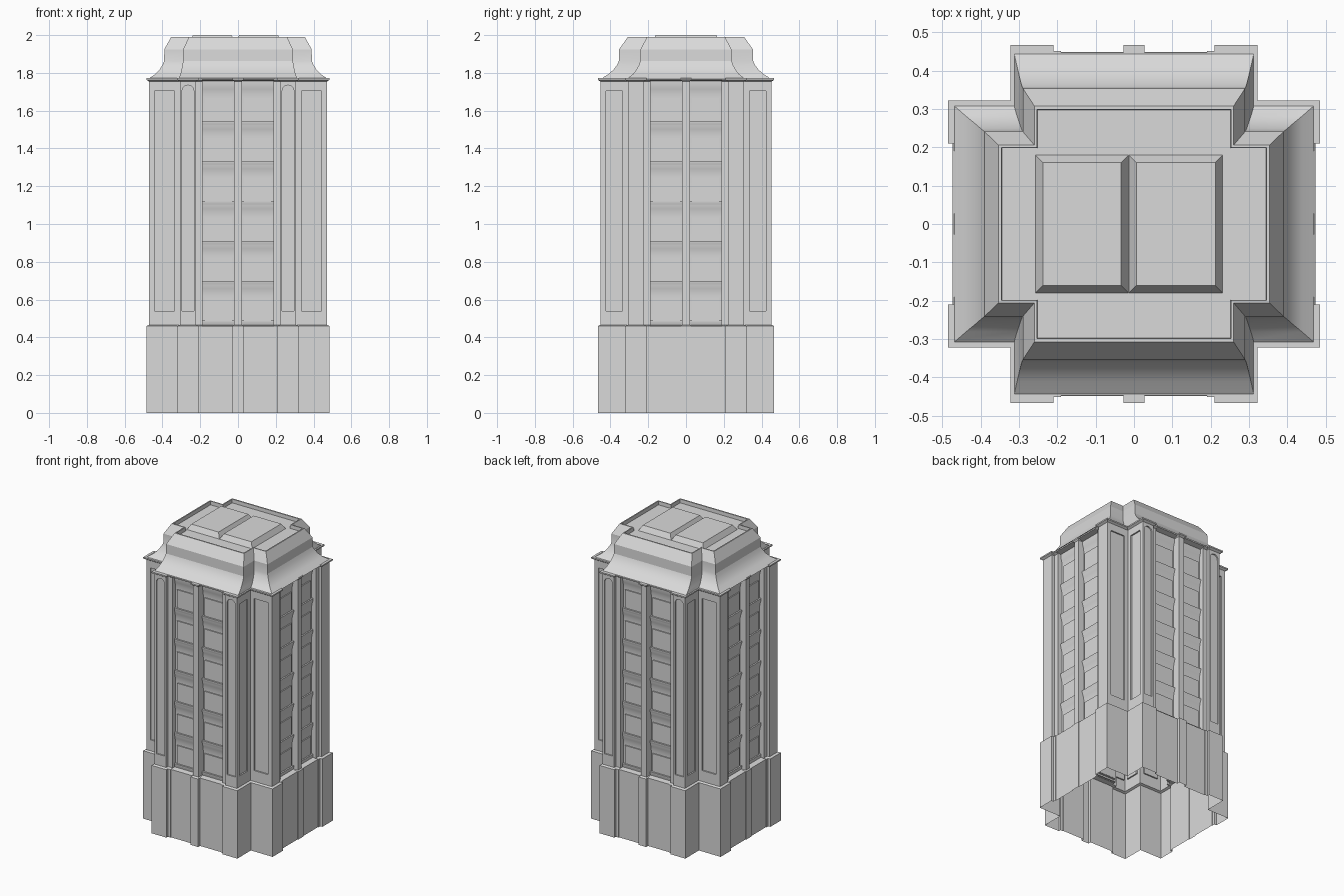
import bpy, bmesh, math
from mathutils import Vector, Matrix

cube = bpy.data.objects.get("Cube")
if cube:
    bpy.data.objects.remove(cube, do_unlink=True)

stone = bpy.data.materials.new("pale_grey_stone")
stone.use_nodes = True
GREY = (0.7, 0.7, 0.7, 1)
stone.diffuse_color = GREY
stone.node_tree.nodes["Principled BSDF"].inputs["Base Color"].default_value = GREY


def finish(name, bm, smooth=0):
    mesh = bpy.data.meshes.new(name)
    bm.to_mesh(mesh)
    bm.free()
    mesh.materials.append(stone)
    ob = bpy.data.objects.new(name, mesh)
    bpy.context.collection.objects.link(ob)
    if smooth:
        bpy.ops.object.select_all(action='DESELECT')
        ob.select_set(True)
        bpy.context.view_layer.objects.active = ob
        bpy.ops.object.shade_smooth_by_angle(angle=math.radians(smooth))


def mirror_quarter(q):
    """Complete a counter-clockwise outline from its +x +y quarter."""
    half = q + [(-x, y) for x, y in reversed(q)]
    return half + [(-x, -y) for x, y in half]


def body_outline(px, py, mx, m, j, b, c, d1, d2):
    """Cross plan with mullion m (reaching mx on the sides), stepped jamb j-b, pilaster b-c."""
    def side(p, mp):
        return [(mp, m), (p - d1, m), (p - d1, j), (p - d2, j), (p - d2, b), (p, b), (p, c)]
    return mirror_quarter(side(px, mx) + [(c, c)] + [(x, y) for y, x in reversed(side(py, py))])


def roof_outline(ax, cy, cx, ay):
    return mirror_quarter([(ax, cy), (cx, cy), (cx, ay)])


def loft(bm, rings, cap_top=False):
    """Skin a stack of (outline, height) rings."""
    loops = [[bm.verts.new((x, y, z)) for x, y in o] for o, z in rings]
    n = len(loops[0])
    for lo, hi in zip(loops, loops[1:]):
        for i in range(n):
            k = (i + 1) % n
            bm.faces.new((lo[i], lo[k], hi[k], hi[i]))
    if cap_top:
        bm.faces.new(loops[-1])


def recess(bm, face, margin, z0, z1, arched, depth=0.009):
    """Sink a rectangular or round-headed panel into a wall face."""
    o = list(face.verts)
    inward = face.normal * -depth
    a, b = o[0].co, o[1].co
    along = (b - a).normalized()
    mid, r = (a + b) / 2, (b - a).length / 2 - margin

    def at(u, z):
        p = mid + along * u
        return Vector((p.x, p.y, z))
    pts = [at(-r, z0), at(r, z0)]
    if arched:
        steps = 10
        pts += [at(r * math.cos(math.pi * k / steps), z1 - r + r * math.sin(math.pi * k / steps))
                for k in range(steps + 1)]
    else:
        pts += [at(r, z1), at(-r, z1)]
    bm.faces.remove(face)
    rim = [bm.verts.new(p) for p in pts]
    back = [bm.verts.new(p + inward) for p in pts]
    arc = rim[2:]
    bm.faces.new((o[0], o[1], rim[1], rim[0]))
    bm.faces.new((o[1], o[2], arc[0], rim[1]))
    bm.faces.new((o[3], o[0], rim[0], arc[-1]))
    bm.faces.new([o[2], o[3]] + arc[::-1])
    for i in range(len(rim)):
        k = (i + 1) % len(rim)
        bm.faces.new((rim[i], rim[k], back[k], back[i]))
    bm.faces.new(back)


# Plinth and shaft: one open shell, bays left open, with sunk pilaster panels
PX, PY, MULLION, JAMB = 0.470, 0.452, 0.02, 0.188
SILL, PANE = 0.038, 0.052
base = body_outline(0.485, 0.467, 0.470, 0.028, 0.190, 0.210, 0.322, 0.02, 0.016)
shaft = body_outline(PX, PY, 0.462, MULLION, JAMB, 0.222, 0.308, PANE, 0.018)
bm = bmesh.new()
loft(bm, [(base, 0), (base, 0.46), (shaft, 0.466), (shaft, 1.765)])
bm.normal_update()
for f in list(bm.faces):
    c = f.calc_center_median()
    if c.z < 0.6:
        continue
    across = min(abs(c.x), abs(c.y))
    if across > 0.3:
        recess(bm, f, 0.028, 0.54, 1.705, False)
    elif abs(c.y) > 0.44 and 0.222 < abs(c.x) < 0.3:
        recess(bm, f, 0.012, 0.54, 1.735, True)
    elif MULLION + 0.01 < across < JAMB - 0.01:
        bm.faces.remove(f)
finish("tower_walls", bm)

# Window columns: sill, pane and flared spandrel repeated up each bay
FLOORS, FIRST, PITCH = 6, 0.488, 0.211
bm = bmesh.new()
panes = bmesh.new()
for quarter in range(4):
    reach = PX if quarter % 2 else PY
    turn = Matrix.Rotation(quarter * math.pi / 2, 4, 'Z')
    profile = [(SILL + 0.003, 0.463)]
    for floor in range(FLOORS):
        z = FIRST + floor * PITCH
        profile += [(SILL + 0.003, z - 0.018), (SILL, z - 0.012), (SILL, z), (PANE, z), (PANE, z + 0.13)]
        profile += [(PANE - 0.011 * t * t, z + 0.13 + 0.06 * t) for t in (0.33, 0.67, 1)]
    profile.append((SILL + 0.003, 1.765))
    for s in (-1, 1):
        u0, u1 = sorted((s * MULLION, s * JAMB))
        rows = [[bm.verts.new(turn @ Vector((u, d - reach, z))) for u in (u0, u1)] for d, z in profile]
        for lo, hi in zip(rows, rows[1:]):
            bm.faces.new((lo[0], lo[1], hi[1], hi[0]))
        for floor in range(FLOORS):
            z = FIRST + floor * PITCH
            place = turn @ Matrix.Translation((s * 0.103, PANE - 0.003 - reach, z + 0.063))
            bmesh.ops.create_cube(panes, size=1, matrix=place @ Matrix.Diagonal((0.142, 0.008, 0.122, 1)))
finish("window_columns", bm, 35)
finish("window_panes", panes)

# Thin cornice slab over the pilasters
bm = bmesh.new()
loft(bm, [(shaft, 1.754), (base, 1.763), (base, 1.772)], True)
finish("cornice", bm)

# Cove roof, upright band, sloped crown and shallow parapet well
bm = bmesh.new()
rings = [((0.474, 0.312, 0.313, 0.449), 1.768), ((0.462, 0.302, 0.311, 0.437), 1.777),
         ((0.438, 0.281, 0.305, 0.411), 1.793), ((0.416, 0.263, 0.299, 0.385), 1.816),
         ((0.400, 0.249, 0.294, 0.365), 1.842), ((0.391, 0.242, 0.291, 0.356), 1.862),
         ((0.390, 0.241, 0.290, 0.354), 1.925),
         ((0.354, 0.206, 0.260, 0.308), 1.990), ((0.346, 0.199, 0.253, 0.299), 1.990),
         ((0.345, 0.198, 0.252, 0.298), 1.965)]
loft(bm, [(roof_outline(*r), z) for r, z in rings], True)
finish("roof", bm, 20)

# Pair of bevelled roof lights
bm = bmesh.new()
for x0, x1 in ((-0.258, -0.014), (-0.014, 0.232)):
    def rect(i):
        return [(x0 + i, i - 0.18), (x1 - i, i - 0.18), (x1 - i, 0.18 - i), (x0 + i, 0.18 - i)]
    loft(bm, [(rect(0), 1.964), (rect(0.02), 2.0)], True)
finish("roof_lights", bm)
